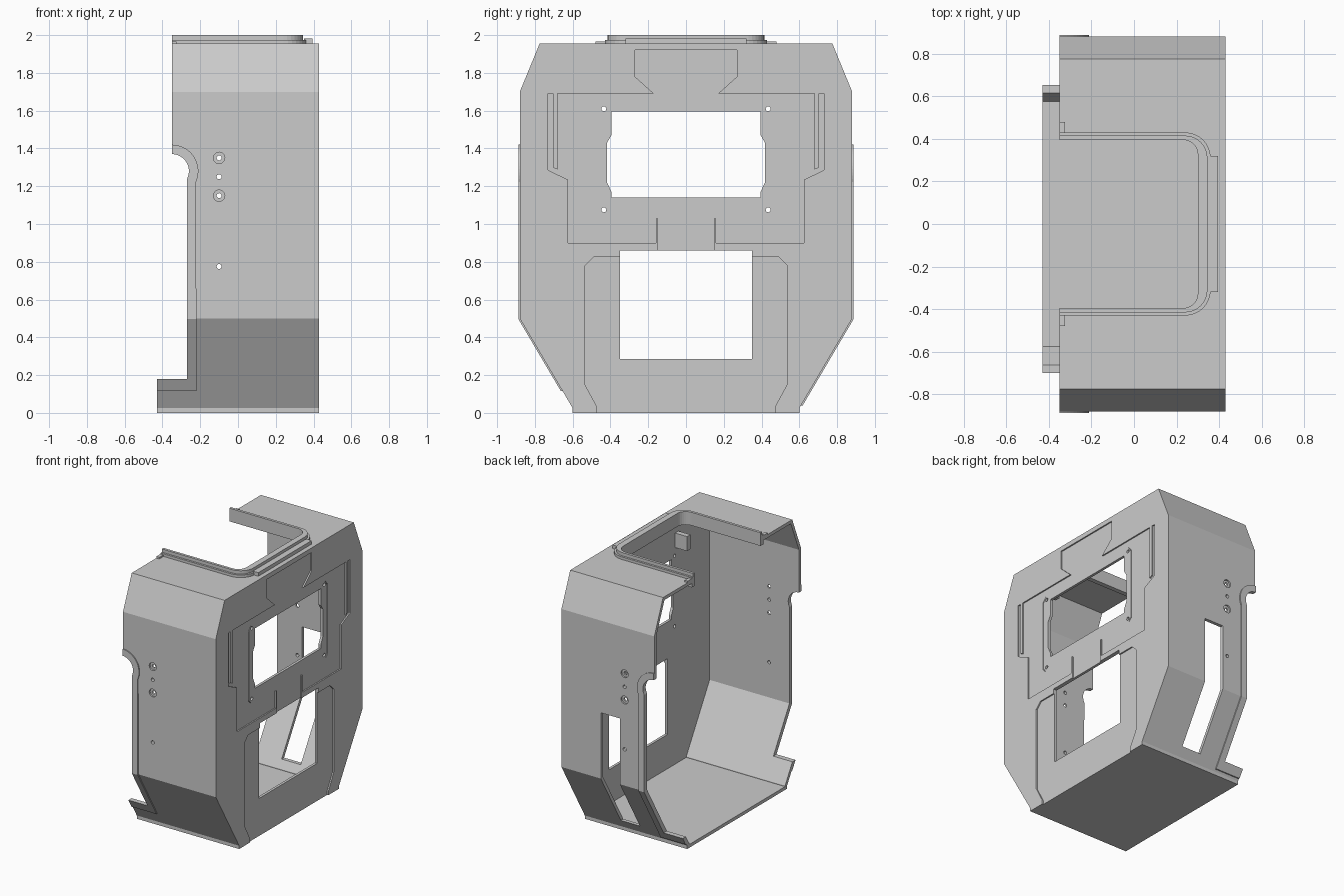
import bpy, bmesh, math
from mathutils import Vector

default = bpy.data.objects.get("Cube")
if default:
    bpy.data.objects.remove(default, do_unlink=True)

# Single grey casting material
grey = bpy.data.materials.new("plain grey")
grey.use_nodes = True
color = (0.6, 0.6, 0.6, 1)
grey.diffuse_color = color
grey.node_tree.nodes["Principled BSDF"].inputs["Base Color"].default_value = color


def prism(name, pts, axis, lo, hi):
    """Extrude a 2D outline along the given axis."""
    place = {"x": lambda a, b, t: (t, a, b),
             "y": lambda a, b, t: (a, t, b),
             "z": lambda a, b, t: (a, b, t)}[axis]
    bm = bmesh.new()
    low = [bm.verts.new(place(a, b, lo)) for a, b in pts]
    high = [bm.verts.new(place(a, b, hi)) for a, b in pts]
    bm.faces.new(low)
    bm.faces.new(high)
    n = len(pts)
    for i in range(n):
        j = (i + 1) % n
        bm.faces.new((low[i], low[j], high[j], high[i]))
    bmesh.ops.recalc_face_normals(bm, faces=bm.faces)
    mesh = bpy.data.meshes.new(name)
    bm.to_mesh(mesh)
    bm.free()
    mesh.materials.append(grey)
    obj = bpy.data.objects.new(name, mesh)
    bpy.context.collection.objects.link(obj)
    return obj


def box(name, x, y, z):
    return prism(name, [(x[0], y[0]), (x[1], y[0]), (x[1], y[1]), (x[0], y[1])], "z", *z)


def combine(target, cutter, operation="DIFFERENCE"):
    mod = target.modifiers.new("cut", "BOOLEAN")
    mod.operation = operation
    mod.solver = "EXACT"
    mod.object = cutter
    bpy.context.view_layer.objects.active = target
    bpy.ops.object.modifier_apply(modifier=mod.name)
    bpy.data.objects.remove(cutter, do_unlink=True)


def arc(cx, cy, r, start, end, steps):
    angles = [math.radians(start + (end - start) * i / steps) for i in range(steps + 1)]
    return [(cx + r * math.cos(a), cy + r * math.sin(a)) for a in angles]


def circle(cx, cy, r):
    return arc(cx, cy, r, 0, 345, 23)


def mirrored(half):
    return half + [(-a, b) for a, b in reversed(half)]


def offset(pts, d):
    """Move every edge of a counter-clockwise convex outline inwards by d."""
    out = []
    for i, p in enumerate(pts):
        p = Vector(p)
        e1 = (p - Vector(pts[i - 1])).normalized()
        e2 = (Vector(pts[(i + 1) % len(pts)]) - p).normalized()
        n1, n2 = Vector((-e1.y, e1.x)), Vector((-e2.y, e2.x))
        out.append(tuple(p + (n1 + n2) * d / (1 + n1.dot(n2))))
    return out


# Hollow housing, open towards -x
outline = mirrored([(0.6, 0), (0.6, 0.025), (0.88, 0.5), (0.88, 1.7), (0.775, 1.955)])
shell = prism("housing_shell", outline, "x", -0.43, 0.43)
combine(shell, prism("cavity", offset(outline, 0.025), "x", -0.6, 0.4))

# Open edge with a rounded cable bite, and a raised band following it
for side, flange_top, band_low in ((-1, 0.18, 0.115), (1, 0.1, 0.04)):
    y0, y1 = sorted((0, side))
    edge = [(-0.27, flange_top)] + arc(-0.35, 1.28, 0.09, -28, 90, 14)
    cutter = [(-0.6, flange_top)] + edge + [(-0.35, 2.2), (-0.6, 2.2)]
    combine(shell, prism("edge_cutter", cutter, "y", y0, y1))
    path = arc(-0.35, 1.28, 0.14, 90, -24, 16) + [(-0.22, band_low), (-0.43, band_low)]
    band = prism("right_edge_band" if side < 0 else "left_edge_band",
                 offset(outline, -0.008), "x", -0.43, -0.15)
    combine(band, prism("band_area", path + [(-0.43, flange_top)] + edge, "y", y0, y1),
            "INTERSECT")
    combine(band, prism("band_core", outline, "x", -0.6, 0))

# Tall slot in one wall
combine(shell, box("slot", (-0.06, 0.1), (0.3, 1), (0.09, 1.0)))

# Screw holes through both walls, two of them counterbored
for z in (1.35, 1.25, 1.15, 0.775):
    combine(shell, prism("hole", circle(-0.1, z, 0.013), "y", -1, 1))
for z in (1.35, 1.15):
    for y0, y1 in ((-1, -0.868), (0.868, 1)):
        combine(shell, prism("counterbore", circle(-0.1, z, 0.03), "y", y0, y1))

# Windows in the face plate
upper = mirrored([(0.395, 1.14), (0.395, 1.17), (0.418, 1.22), (0.418, 1.43),
                  (0.395, 1.47), (0.395, 1.595)])
lower = mirrored([(0.35, 0.285), (0.35, 0.86)])
for pts in (upper, lower):
    combine(shell, prism("window", pts, "x", 0.2, 0.6))

# Shallow recessed panels on the face plate
upper_panel = mirrored([
    (0.148, 0.8), (0.148, 1.03), (0.16, 1.03), (0.16, 0.9), (0.625, 0.9),
    (0.625, 1.235), (0.73, 1.285), (0.73, 1.69), (0.705, 1.69), (0.705, 1.3),
    (0.68, 1.288), (0.68, 1.69), (0.17, 1.69), (0.27, 1.78), (0.27, 1.92)])
lower_panel = mirrored([(0.47, -0.1), (0.47, 0.03), (0.535, 0.15), (0.535, 0.78),
                        (0.49, 0.825)])
for pts in (upper_panel, lower_panel):
    combine(shell, prism("recess", pts, "x", 0.42, 0.6))

# Mounting holes and fine grooves beside the upper window
groove = [(0.44, 1.64), (0.475, 1.6), (0.475, 1.07), (0.44, 1.04),
          (0.468, 1.075), (0.468, 1.595)]
for s in (-1, 1):
    combine(shell, prism("groove", [(s * a, b) for a, b in groove], "x", 0.414, 0.6))
    for z in (1.075, 1.61):
        combine(shell, prism("mount_hole", circle(s * 0.435, z, 0.013), "x", 0.2, 0.6))


# Top opening with a stepped U-shaped rim
def u_shape(half, end, r, start=-0.35):
    return ([(start, -half)] + arc(end - r, r - half, r, -90, 0, 8)
            + arc(end - r, half - r, r, 0, 90, 8) + [(start, half)])


combine(shell, prism("top_opening", u_shape(0.395, 0.3, 0.07, -0.6), "z", 1.8, 2.2))
for name, half, end, r, z0, z1 in (("rim_base", 0.43, 0.36, 0.12, 1.9, 1.975),
                                   ("rim_top", 0.415, 0.345, 0.105, 1.975, 2.0)):
    rim = prism(name, u_shape(half, end, r), "z", z0, z1)
    combine(rim, prism("rim_inside", u_shape(0.395, 0.3, 0.07, -0.6), "z", 1.8, 2.2))

# Lip in front of the rim, end tabs and inner brackets
box("rim_lip", (0.35, 0.395), (-0.32, 0.32), (1.94, 1.982))
for s, word in ((-1, "right"), (1, "left")):
    box(word + "_end_tab", (-0.35, -0.325), sorted((s * 0.425, s * 0.48)), (1.94, 1.967))
    box(word + "_inner_bracket", (0.3, 0.405), sorted((s * 0.44, s * 0.48)), (1.67, 1.78))
